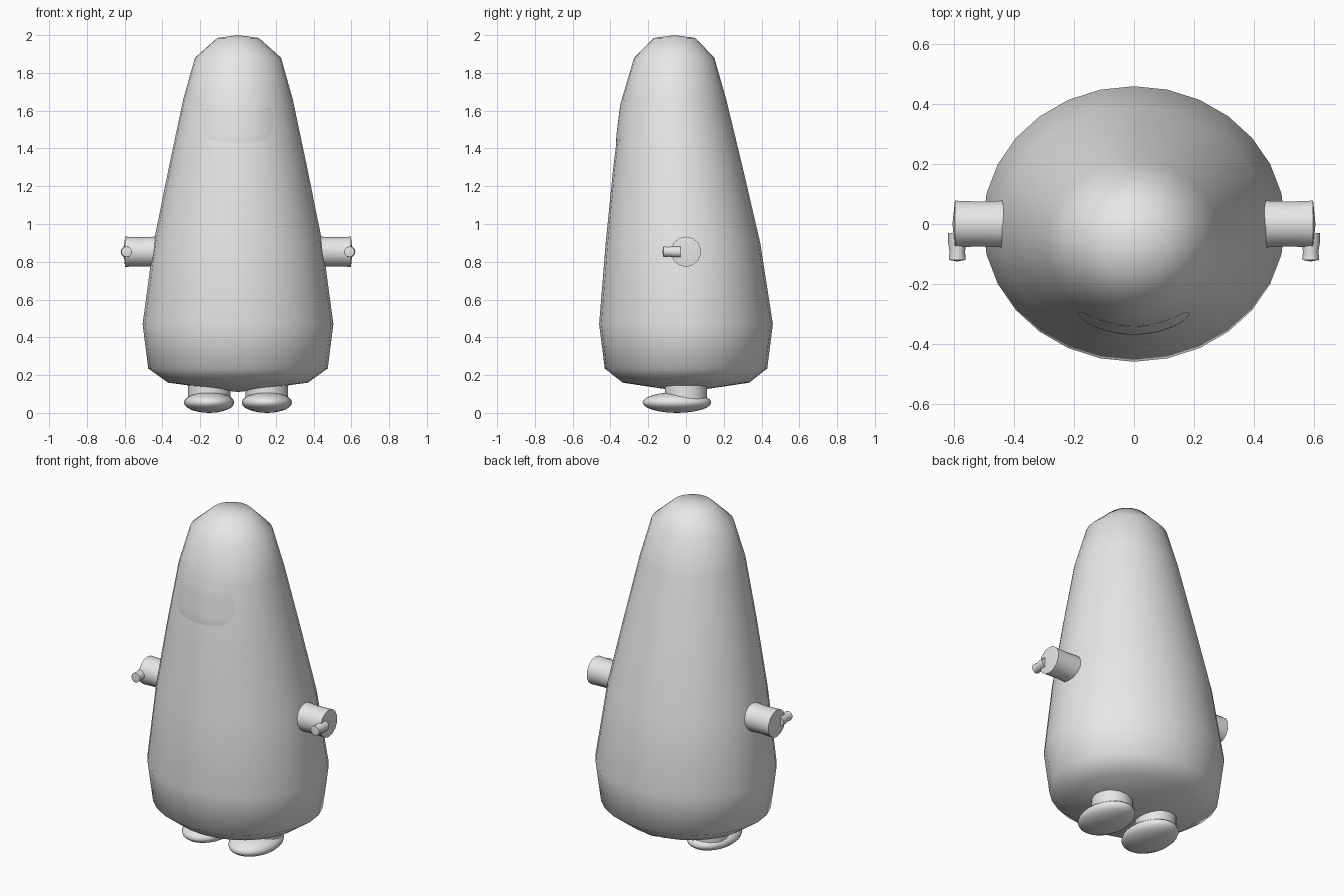
import bpy, bmesh, math
from mathutils import Matrix, Vector

cube = bpy.data.objects.get("Cube")
if cube:
    bpy.data.objects.remove(cube, do_unlink=True)

grey = bpy.data.materials.new("light_grey")
grey.use_nodes = True
GREY = (0.8, 0.8, 0.8, 1)
grey.diffuse_color = GREY
grey.node_tree.nodes["Principled BSDF"].inputs["Base Color"].default_value = GREY


def finish(name, bm, angle):
    bmesh.ops.recalc_face_normals(bm, faces=bm.faces[:])
    mesh = bpy.data.meshes.new(name)
    bm.to_mesh(mesh)
    bm.free()
    mesh.materials.append(grey)
    obj = bpy.data.objects.new(name, mesh)
    bpy.context.collection.objects.link(obj)
    bpy.ops.object.select_all(action='DESELECT')
    obj.select_set(True)
    bpy.context.view_layer.objects.active = obj
    bpy.ops.object.shade_smooth_by_angle(angle=math.radians(angle))
    return obj


def loft(name, rings, bottom, top, sides, angle, matrix=Matrix()):
    """Skin elliptical rings (z, half width, y front, y back), closed at two poles."""
    bm = bmesh.new()
    loops = []
    for z, rx, front, back in rings:
        mid, ry = (front + back) / 2, (back - front) / 2
        turns = [math.tau * i / sides for i in range(sides)]
        loops.append([bm.verts.new((rx * math.cos(a), mid + ry * math.sin(a), z)) for a in turns])
    for low, high in zip(loops, loops[1:]):
        for i in range(sides):
            j = (i + 1) % sides
            bm.faces.new((low[i], low[j], high[j], high[i]))
    for loop, pole in ((loops[0], bottom), (loops[-1], top)):
        tip = bm.verts.new(pole)
        for i in range(sides):
            bm.faces.new((loop[i], loop[(i + 1) % sides], tip))
    bm.transform(matrix)
    return finish(name, bm, angle)


def round_rings(*pairs):
    return [(z, r, -r, r) for z, r in pairs]


# Tall body, leaning slightly forward towards the top
BODY = [
    (0.16, 0.37, -0.335, 0.335),
    (0.235, 0.475, -0.43, 0.43),
    (0.47, 0.505, -0.46, 0.46),
    (0.90, 0.447, -0.425, 0.393),
    (1.30, 0.366, -0.385, 0.30),
    (1.66, 0.29, -0.34, 0.213),
    (1.88, 0.228, -0.275, 0.15),
    (1.985, 0.11, -0.17, 0.05),
]
loft("body", BODY, (0, 0, 0.11), (0, -0.06, 2.0), 28, 80)


def body_front(x, z):
    """Depth of the front of the body at a given x and height."""
    for low, high in zip(BODY, BODY[1:]):
        if low[0] <= z <= high[0]:
            t = (z - low[0]) / (high[0] - low[0])
            rx, front, back = (a + (b - a) * t for a, b in zip(low[1:], high[1:]))
            return (front + back) / 2 - (back - front) / 2 * math.sqrt(1 - (x / rx) ** 2)


# Thin rounded face plate that follows the body
bm = bmesh.new()
bmesh.ops.create_grid(bm, x_segments=20, y_segments=12, size=1)
for v in bm.verts:
    u, w = v.co.x, v.co.y
    edge = max(abs(u), abs(w))
    x = 0.187 * u * math.sqrt(1 - 0.3 * w * w)
    z = 1.545 + 0.115 * w * math.sqrt(1 - 0.3 * u * u)
    v.co = Vector((x, body_front(x, z) + 0.004 * edge ** 4 - 0.005, z))
finish("face_plate", bm, 60)

# Paired limbs
for side, sx in (("left", 1), ("right", -1)):
    along_x = Matrix.Translation((0, 0, 0.853)) @ Matrix.Rotation(sx * math.pi / 2, 4, 'Y')
    loft(side + "_arm", round_rings((0.36, 0.08), (0.44, 0.08), (0.52, 0.077), (0.598, 0.08)),
         (0, 0, 0.36), (0, 0, 0.606), 14, 40, along_x)

    forward = Matrix.Translation((sx * 0.59, 0, 0.853)) @ Matrix.Rotation(math.pi / 2, 4, 'X')
    loft(side + "_thumb", round_rings((0.03, 0.031), (0.06, 0.031), (0.09, 0.026), (0.12, 0.028)),
         (0, 0, 0.03), (0, 0, 0.125), 12, 40, forward)

    place = Matrix.Translation((sx * 0.153, 0, 0))
    loft(side + "_leg", round_rings((0.05, 0.112), (0.2, 0.112)),
         (0, 0, 0.05), (0, 0, 0.2), 20, 40, place)

    bm = bmesh.new()
    bmesh.ops.create_uvsphere(bm, u_segments=24, v_segments=12, radius=1)
    bm.transform(Matrix.Translation((sx * 0.153, -0.048, 0.055))
                 @ Matrix.Diagonal((0.133, 0.182, 0.055, 1)))
    finish(side + "_foot", bm, 80)
